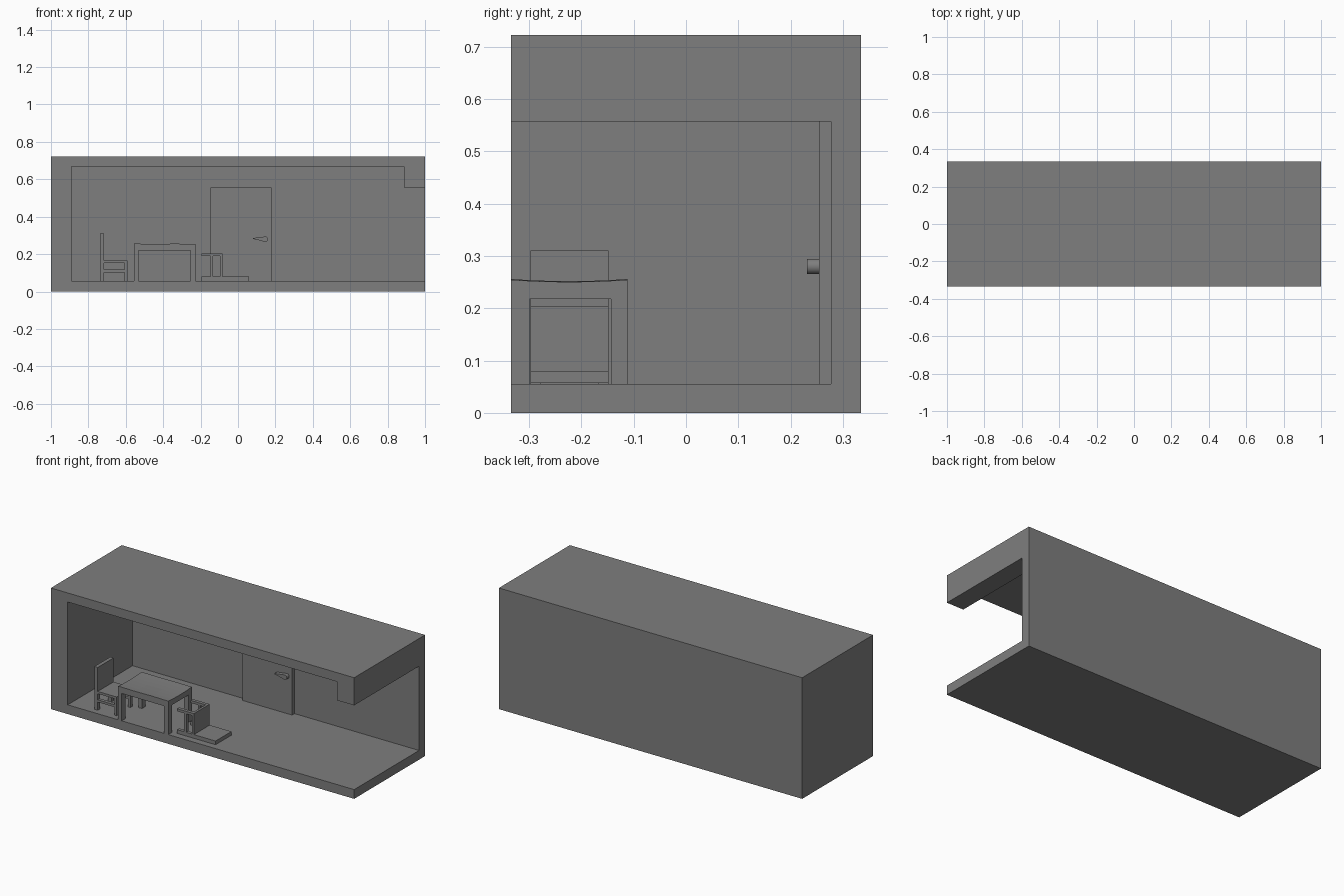
import bpy, bmesh, math
from mathutils import Vector, Matrix

if "Cube" in bpy.data.objects:
    bpy.data.objects.remove(bpy.data.objects["Cube"])

grey = bpy.data.materials.new("dark_grey")
grey.diffuse_color = (0.21, 0.21, 0.21, 1)
grey.use_nodes = True
grey.node_tree.nodes["Principled BSDF"].inputs["Base Color"].default_value = grey.diffuse_color


def finish(name, bm):
    bmesh.ops.recalc_face_normals(bm, faces=bm.faces)
    me = bpy.data.meshes.new(name)
    bm.to_mesh(me)
    bm.free()
    me.materials.append(grey)
    ob = bpy.data.objects.new(name, me)
    bpy.context.collection.objects.link(ob)
    return ob


def add_box(bm, x, y, z):
    size = Vector((x[1] - x[0], y[1] - y[0], z[1] - z[0]))
    mid = Vector((sum(x), sum(y), sum(z))) / 2
    mat = Matrix.Translation(mid) @ Matrix.Diagonal((*size, 1))
    return bmesh.ops.create_cube(bm, size=1, matrix=mat)["verts"]


def boxes(name, *parts):
    bm = bmesh.new()
    for p in parts:
        add_box(bm, *p)
    return finish(name, bm)


def extrude_profile(name, pts, y0, y1):
    bm = bmesh.new()
    face = bm.faces.new([bm.verts.new((x, y0, z)) for x, z in pts])
    out = bmesh.ops.extrude_face_region(bm, geom=[face])["geom"]
    verts = [g for g in out if isinstance(g, bmesh.types.BMVert)]
    bmesh.ops.translate(bm, verts=verts, vec=(0, y1 - y0, 0))
    return finish(name, bm)


FLOOR = 0.055
W, H = 0.334, 0.722

# Room shell: block hollowed from the front and the right end, leaving a lintel
room = boxes("room_shell", ((-1, 1), (-W, W), (0, H)))
cutter = extrude_profile("room_cutter", [
    (-0.889, FLOOR), (1.2, FLOOR), (1.2, 0.557),
    (0.888, 0.557), (0.888, 0.668), (-0.889, 0.668)], -0.5, 0.277)
mod = room.modifiers.new("hollow", "BOOLEAN")
mod.operation = "DIFFERENCE"
mod.solver = "EXACT"
mod.object = cutter
bpy.context.view_layer.objects.active = room
room.select_set(True)
bpy.ops.object.modifier_apply(modifier=mod.name)
bpy.data.objects.remove(cutter)

# Door on the back wall
boxes("door", ((-0.147, 0.179), (0.254, 0.279), (FLOOR, 0.557)))

# Door handle: teardrop lever with a round end
arc = [(0.146 + 0.014 * math.cos(math.radians(a)), 0.28 + 0.0145 * math.sin(math.radians(a)))
       for a in range(-110, 111, 20)]
handle = extrude_profile("door_handle", arc + [(0.1, 0.288), (0.08, 0.286), (0.08, 0.281), (0.1, 0.277)],
                         0.231, 0.256)
handle.select_set(True)
room.select_set(False)
bpy.context.view_layer.objects.active = handle
bpy.ops.object.shade_smooth_by_angle(angle=math.radians(30))

# Table top, worn into a shallow dip
tx, ty = (-0.556, -0.226), (-W, -0.112)
bm = bmesh.new()
add_box(bm, tx, ty, (0.218, 0.25))
bmesh.ops.subdivide_edges(bm, edges=[e for e in bm.edges if abs(e.verts[0].co.z - e.verts[1].co.z) < 1e-4],
                          cuts=5, use_grid_fill=True)
for v in bm.verts:
    if v.co.z > 0.24:
        u = (v.co.x - sum(tx) / 2) / 0.165
        w = (v.co.y - sum(ty) / 2) / 0.11
        v.co.z += 0.001 + 0.004 * w * w + 0.0007 * math.sin(5 * u)
finish("table_top", bm)

# Table legs
for sx, lx in (("left", (-0.556, -0.533)), ("right", (-0.255, -0.226))):
    for sy, ly in (("front", (-W, -0.299)), ("back", (-0.143, -0.112))):
        boxes(f"table_{sy}_{sx}_leg", (lx, ly, (FLOOR, 0.22)))


def chair(name):
    """Chair facing +x with its lower back corner at the origin."""
    h = 0.0745
    parts = [((0, 0.022), (-h, h), (0.098, 0.255)),      # backrest
             ((0.02, 0.147), (-h, h), (0.098, 0.112))]   # seat
    for s in (-1, 1):
        y = sorted((s * h, s * (h - 0.02)))
        parts += [((0, 0.022), y, (0, 0.1)),             # rear leg
                  ((0.132, 0.147), y, (0, 0.1)),         # front leg
                  ((0.02, 0.134), y, (0.048, 0.062))]    # side stretcher
    return boxes(name, *parts)


# Standing chair
chair("standing_chair").location = (-0.739, -0.2225, FLOOR)

# Fallen chair lying on its back: up becomes +x, forward becomes +z
fallen = chair("fallen_chair")
m = Matrix(((0, 0, 1, 0), (0, -1, 0, 0), (1, 0, 0, 0), (0, 0, 0, 1)))
fallen.matrix_world = Matrix.Translation((-0.195, -0.2225, FLOOR + 0.002)) @ m
